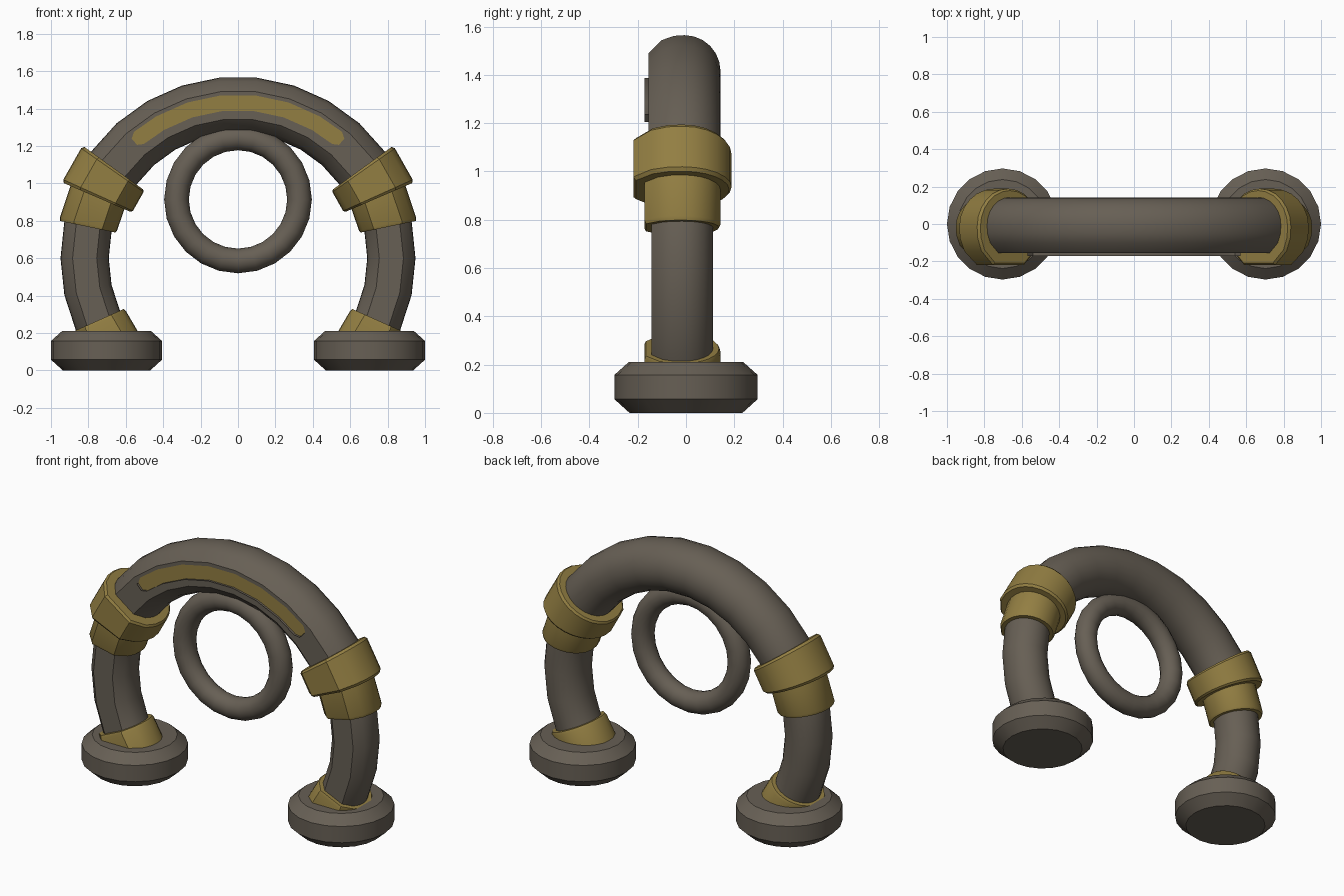
import bpy, bmesh
from math import radians, sin, cos, pi

if "Cube" in bpy.data.objects:
    bpy.data.objects.remove(bpy.data.objects["Cube"])

ARC_R, ARC_Z = 0.82, 0.6   # arch centre line in the xz plane


def material(name, rgb):
    m = bpy.data.materials.new(name)
    m.diffuse_color = (*rgb, 1)
    m.use_nodes = True
    m.node_tree.nodes["Principled BSDF"].inputs["Base Color"].default_value = m.diffuse_color
    return m


STONE = material("stone", (0.135, 0.115, 0.09))
GOLD = material("gold", (0.29, 0.21, 0.055))


def finish(name, bm, mat, mirror=False, fix_normals=True):
    if fix_normals:
        bmesh.ops.recalc_face_normals(bm, faces=bm.faces[:])
    me = bpy.data.meshes.new(name)
    bm.to_mesh(me)
    bm.free()
    me.shade_smooth()
    me.set_sharp_from_angle(angle=radians(30))
    me.materials.append(mat)
    ob = bpy.data.objects.new(name, me)
    bpy.context.collection.objects.link(ob)
    if mirror:
        ob.modifiers.new("Mirror", 'MIRROR')
    return ob


def polar(deg, r, y):
    a = radians(deg)
    return (r * cos(a), y, ARC_Z + r * sin(a))


def bridge(bm, rings):
    n = len(rings[0])
    for a, b in zip(rings, rings[1:]):
        for i in range(n):
            j = (i + 1) % n
            bm.faces.new((a[i], a[j], b[j], b[i]))


# Cross-section: round back, flattened front (-y)
SECTION = [(cos(i * pi / 12), sin(i * pi / 12)) for i in range(13)]
SECTION += [(-0.98, -0.3), (-0.86, -0.64), (-0.5, -1),
            (0.5, -1), (0.86, -0.64), (0.98, -0.3)]


def sweep(name, stations, rx, ry, yc, mat, mirror=True):
    """Sweep the section along the arch; stations are (degrees, scale)."""
    bm = bmesh.new()
    rings = [[bm.verts.new(polar(d, ARC_R + u * rx * s, yc + v * ry * s))
              for u, v in SECTION] for d, s in stations]
    bridge(bm, rings)
    bm.faces.new(rings[0])
    bm.faces.new(rings[-1])
    return finish(name, bm, mat, mirror)


# Tubes of the arch
sweep("arch_top", [(d, 1) for d in range(24, 157, 12)],
      0.15, 0.149, -0.006, STONE, mirror=False)
sweep("lower_legs", [(d, 1) for d in range(-36, 25, 12)],
      0.129, 0.1275, -0.0155, STONE)

# Gold collars
sweep("large_collars", [(23.3, 0.95), (24.2, 1), (35, 1), (35.9, 0.95)],
      0.204, 0.2035, -0.0145, GOLD)
sweep("small_collars", [(11.8, 0.96), (12.8, 1), (24.5, 1)],
      0.157, 0.1575, -0.0145, GOLD)
sweep("foot_collars", [(-36, 1), (-25, 1), (-24, 0.96)],
      0.157, 0.1575, -0.0145, GOLD)

# Chamfered round feet
bm = bmesh.new()
N = 20
rings = [[bm.verts.new((0.703 + r * cos(2 * pi * i / N), r * sin(2 * pi * i / N), z))
          for i in range(N)]
         for r, z in [(0.234, 0), (0.297, 0.057), (0.297, 0.157), (0.238, 0.21)]]
bridge(bm, rings)
bm.faces.new(rings[0])
bm.faces.new(rings[-1])
finish("feet", bm, STONE, mirror=True)

# Hanging ring
bm = bmesh.new()
M, K = 24, 16
rings = []
for i in range(M):
    a = 2 * pi * i / M
    rings.append([])
    for k in range(K):
        b = 2 * pi * k / K
        r = 0.329 + 0.066 * cos(b)
        rings[-1].append(bm.verts.new((r * cos(a), -0.05 + 0.066 * sin(b), 0.914 + r * sin(a))))
bridge(bm, rings + rings[:1])
finish("hanging_ring", bm, STONE)

# Gold inlay on the front of the arch
ANGLES = [48.3, 50.5, 60, 72, 84, 96, 108, 120, 129.5, 131.7]


def inlay_edge(side, y):
    return [polar(d, 0.833 + side * (0.022 if d in (ANGLES[0], ANGLES[-1]) else 0.042), y)
            for d in ANGLES]


bm = bmesh.new()
inner, outer = [[bm.verts.new(p) for p in inlay_edge(s, -0.158)] for s in (-1, 1)]
for i in range(len(ANGLES) - 1):
    bm.faces.new((inner[i], outer[i], outer[i + 1], inner[i + 1]))
bm.normal_update()
if bm.faces[:][0].normal.y > 0:
    bmesh.ops.reverse_faces(bm, faces=bm.faces[:])
finish("arch_inlay", bm, GOLD, fix_normals=False)

# Thin raised lip under the inlay and around its ends
bm = bmesh.new()
back, front = [[bm.verts.new(p) for p in [inlay_edge(1, y)[0]] + inlay_edge(-1, y) + [inlay_edge(1, y)[-1]]]
               for y in (-0.155, -0.172)]
for i in range(len(back) - 1):
    bm.faces.new((back[i], front[i], front[i + 1], back[i + 1]))
bm.normal_update()
if bm.faces[:][5].normal.z < 0:
    bmesh.ops.reverse_faces(bm, faces=bm.faces[:])
finish("inlay_lip", bm, STONE, fix_normals=False)
